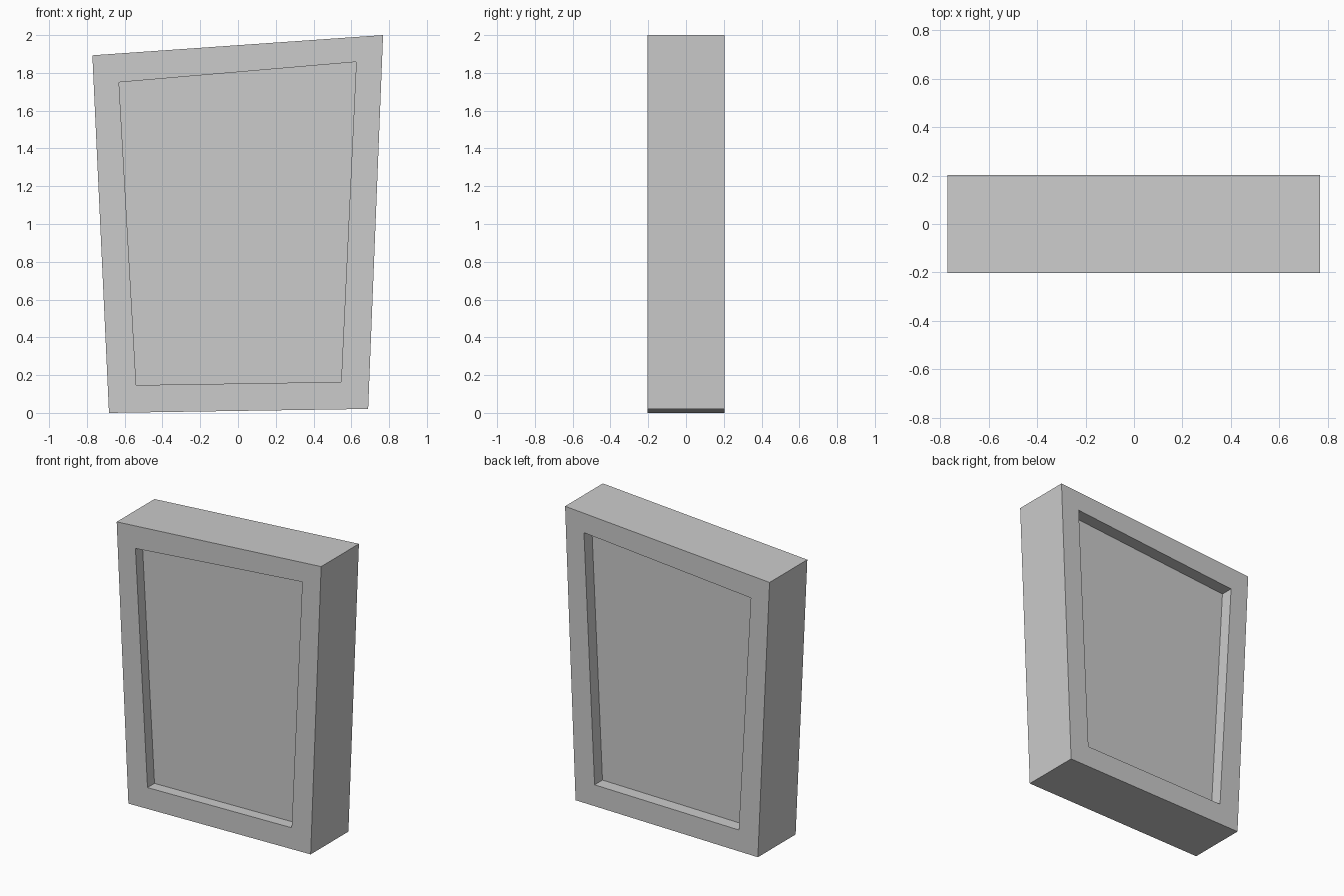
import bpy, bmesh

if "Cube" in bpy.data.objects:
    bpy.data.objects.remove(bpy.data.objects["Cube"])

OUTER = [(-0.683, 0.0), (0.689, 0.021), (0.768, 2.0), (-0.771, 1.893)]
INNER = [(-0.539, 0.147), (0.546, 0.164), (0.626, 1.858), (-0.63, 1.75)]
HALF = 0.203
FRONT_RECESS, BACK_RECESS = 0.075, 0.085


def ring(bm, profile, y):
    return [bm.verts.new((x, y, z)) for x, z in profile]


def bridge(bm, a, b):
    for i in range(4):
        j = (i + 1) % 4
        bm.faces.new((a[i], a[j], b[j], b[i]))


def finish(bm, name):
    bmesh.ops.recalc_face_normals(bm, faces=bm.faces)
    mesh = bpy.data.meshes.new(name)
    bm.to_mesh(mesh)
    bm.free()
    bpy.context.collection.objects.link(bpy.data.objects.new(name, mesh))


# Crooked window: one closed shell, frame with a recessed pane on each side
bm = bmesh.new()
rings = [ring(bm, INNER, -HALF + FRONT_RECESS),
         ring(bm, INNER, -HALF),
         ring(bm, OUTER, -HALF),
         ring(bm, OUTER, HALF),
         ring(bm, INNER, HALF),
         ring(bm, INNER, HALF - BACK_RECESS)]
for a, b in zip(rings, rings[1:]):
    bridge(bm, a, b)
# Panes
bm.faces.new(rings[0])
bm.faces.new(rings[-1])
finish(bm, "window_frame")
